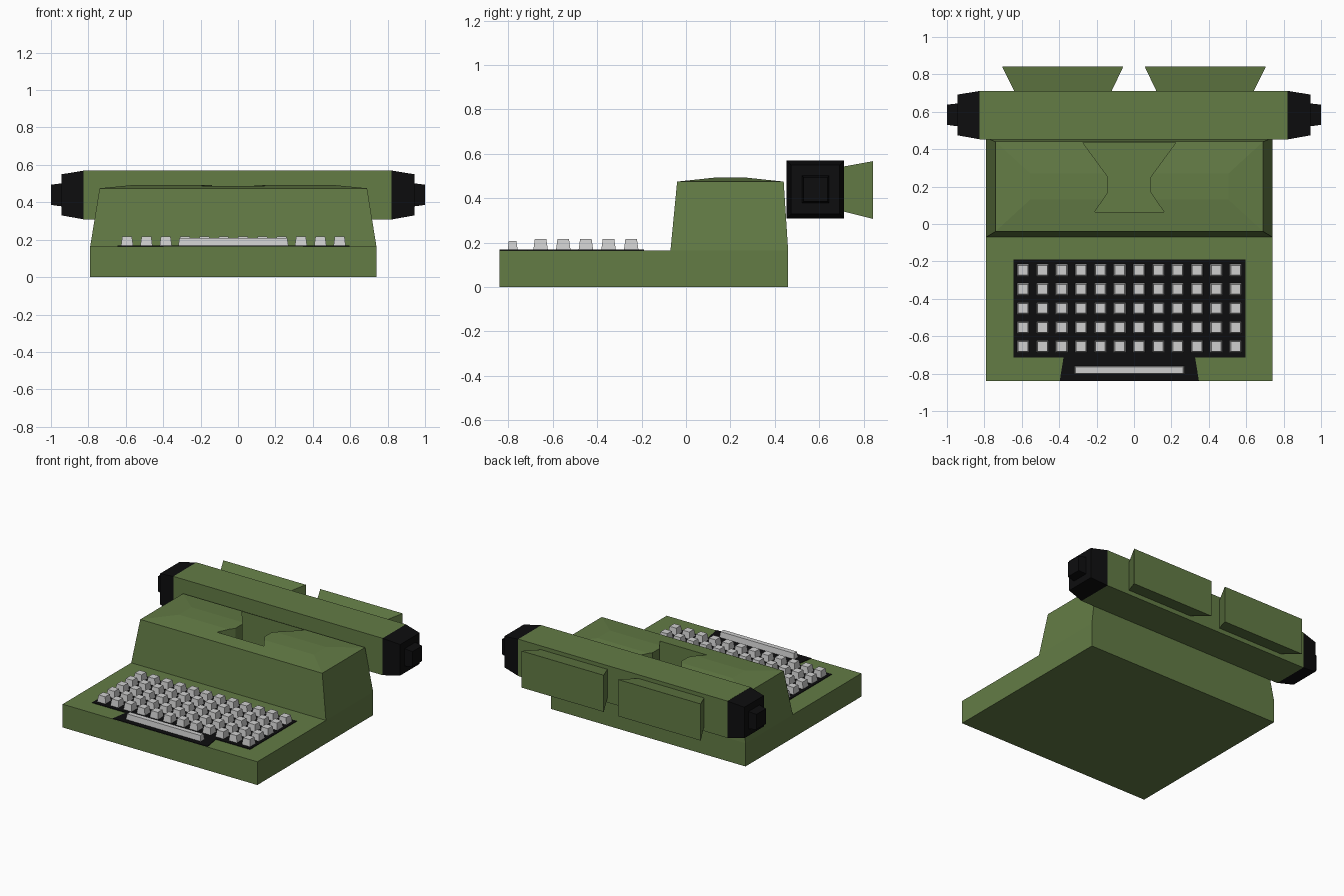
import bpy
import bmesh

cube = bpy.data.objects.get("Cube")
if cube:
    bpy.data.objects.remove(cube, do_unlink=True)


def material(name, rgb):
    mat = bpy.data.materials.new(name)
    mat.use_nodes = True
    mat.diffuse_color = (*rgb, 1)
    mat.node_tree.nodes["Principled BSDF"].inputs["Base Color"].default_value = (*rgb, 1)
    return mat


green = material("olive green", (0.125, 0.2, 0.06))
black = material("black", (0.004, 0.004, 0.0045))
grey = material("light grey", (0.62, 0.62, 0.62))


def rect(a0, a1, b0, b1):
    return [(a0, b0), (a1, b0), (a1, b1), (a0, b1)]


def place(axis, pos, a, b):
    return {"x": (pos, a, b), "y": (a, pos, b), "z": (a, b, pos)}[axis]


def loft(name, mat, axis, *solids):
    """Each solid is a list of (position along axis, outline) sections."""
    bm = bmesh.new()
    for sections in solids:
        rings = [[bm.verts.new(place(axis, pos, a, b)) for a, b in outline]
                 for pos, outline in sections]
        for low, high in zip(rings, rings[1:]):
            for i in range(len(low)):
                j = (i + 1) % len(low)
                bm.faces.new((low[i], low[j], high[j], high[i]))
        bm.faces.new(rings[0][::-1])
        bm.faces.new(rings[-1])
    bmesh.ops.recalc_face_normals(bm, faces=bm.faces[:])
    mesh = bpy.data.meshes.new(name)
    bm.to_mesh(mesh)
    bm.free()
    mesh.materials.append(mat)
    obj = bpy.data.objects.new(name, mesh)
    bpy.context.collection.objects.link(obj)
    return obj


DECK = 0.165
MID = -0.025  # body and keyboard centre line

# Low base and the tapered housing with a shallow hipped lid
foot = rect(MID - 0.765, MID + 0.765, -0.84, 0.46)
loft("base", green, "z", [(0, foot), (DECK, foot)])
housing = loft("housing", green, "z", [
    (DECK, rect(MID - 0.765, MID + 0.765, -0.07, 0.46)),
    (0.475, rect(MID - 0.715, MID + 0.715, -0.04, 0.44)),
    (0.493, rect(MID - 0.53, MID + 0.53, 0.13, 0.27)),
])

# Hourglass type slot cut into the lid
half = [(0.185, 0.065), (0.113, 0.17), (0.113, 0.25), (0.25, 0.437)]
hourglass = [(MID + x, y) for x, y in half] + [(MID - x, y) for x, y in reversed(half)]
cutter = loft("slot_cutter", green, "z", [(0.2, hourglass), (0.6, hourglass)])
cutter.hide_render = True
cut = housing.modifiers.new("slot", "BOOLEAN")
cut.operation = "DIFFERENCE"
cut.solver = "EXACT"
cut.object = cutter
bpy.context.view_layer.objects.active = housing
bpy.ops.object.modifier_apply(modifier=cut.name)
bpy.data.objects.remove(cutter, do_unlink=True)

# Square carriage roller with stepped end knobs
bar = rect(0.452, 0.712, 0.308, 0.57)
loft("carriage", green, "x", [(-0.825, bar), (0.82, bar)])
for side, name in ((1, "left_knob"), (-1, "right_knob")):
    loft(name, black, "x",
         [(side * 0.82, bar), (side * 0.943, rect(0.474, 0.692, 0.33, 0.55))],
         [(side * 0.94, rect(0.522, 0.645, 0.378, 0.502)),
          (side * 1.0, rect(0.53, 0.638, 0.386, 0.494))])

# Flared paper rests behind the carriage
for side, name in ((1, "left_paper_rest"), (-1, "right_paper_rest")):
    loft(name, green, "y",
         [(0.71, rect(side * 0.12, side * 0.64, 0.34, 0.543)),
          (0.842, rect(side * 0.057, side * 0.705, 0.307, 0.567))])

# Black key bed with a flared tongue under the space bar
bed = [(0.62, -0.19), (0.62, -0.715), (0.352, -0.715), (0.372, -0.839)]
bed = [(MID + x, y) for x, y in bed] + [(MID - x, y) for x, y in reversed(bed)]
loft("key_bed", black, "z", [(DECK, bed), (DECK + 0.004, bed)])

# Five rows of twelve tapered keys
keys = []
for row in range(5):
    for col in range(12):
        x = MID - 0.568 + col * 0.1033
        y = -0.247 - row * 0.102
        keys.append([(z, rect(x - r, x + r, y - r, y + r))
                     for z, r in ((DECK, 0.033), (0.216, 0.026))])
loft("keys", grey, "z", *keys)

# Space bar
loft("space_bar", grey, "z",
     [(DECK, rect(MID - 0.295, MID + 0.295, -0.803, -0.758)),
      (0.208, rect(MID - 0.288, MID + 0.288, -0.798, -0.764))])
